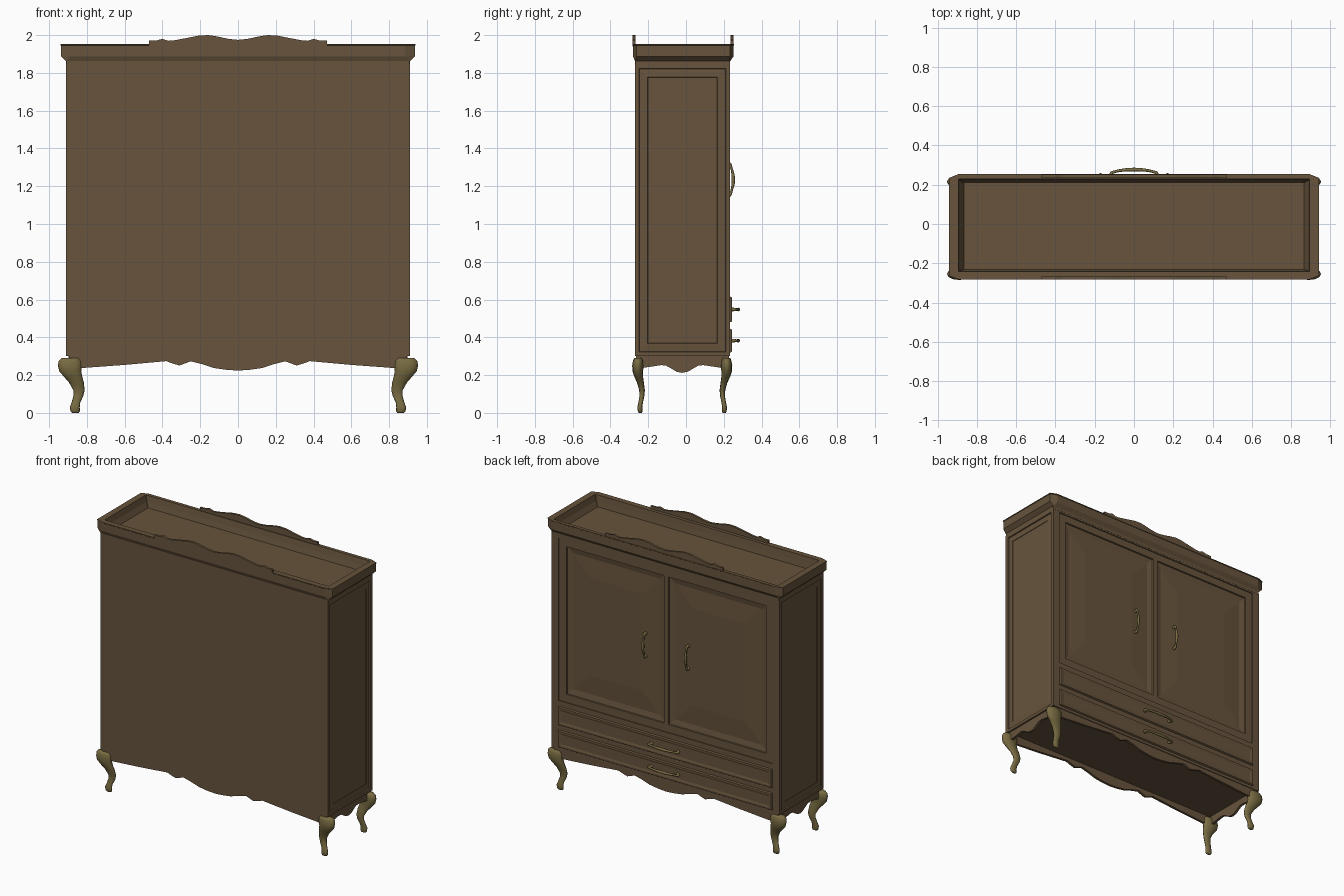
import bpy, bmesh, math
from mathutils import Vector

if "Cube" in bpy.data.objects:
    bpy.data.objects.remove(bpy.data.objects["Cube"])


def material(name, rgb):
    m = bpy.data.materials.new(name)
    m.diffuse_color = (*rgb, 1)
    m.use_nodes = True
    m.node_tree.nodes["Principled BSDF"].inputs["Base Color"].default_value = m.diffuse_color
    return m


WOOD = material("dark_wood", (0.135, 0.088, 0.046))
GILT = material("aged_gilt", (0.19, 0.15, 0.055))
YC = -0.02  # middle of the carcass in y


def finish(name, bm, mat=WOOD, smooth=False):
    bmesh.ops.recalc_face_normals(bm, faces=bm.faces)
    me = bpy.data.meshes.new(name)
    bm.to_mesh(me)
    bm.free()
    me.materials.append(mat)
    ob = bpy.data.objects.new(name, me)
    bpy.context.collection.objects.link(ob)
    if smooth:
        me.shade_smooth()
    return ob


def box(name, lo, hi, normal=None, steps=()):
    """Box; the face looking along normal is inset by (width, depth) steps."""
    bm = bmesh.new()
    bmesh.ops.create_cube(bm, size=1)
    for v in bm.verts:
        v.co = [lo[i] + (v.co[i] + 0.5) * (hi[i] - lo[i]) for i in range(3)]
    bm.normal_update()
    if normal:
        f = next(f for f in bm.faces if f.normal.dot(Vector(normal)) > 0.9)
        for width, depth in steps:
            bmesh.ops.inset_individual(bm, faces=[f], thickness=width,
                                       use_even_offset=True)
            for v in f.verts:
                v.co += Vector(normal) * depth
    return finish(name, bm)


def plate(name, pts, place, offset):
    """Flat outline placed in space and given thickness."""
    bm = bmesh.new()
    f = bm.faces.new([bm.verts.new(place(a, b)) for a, b in pts])
    ext = bmesh.ops.extrude_face_region(bm, geom=[f])
    for g in ext["geom"]:
        if isinstance(g, bmesh.types.BMVert):
            g.co += Vector(offset)
    bmesh.ops.triangulate(bm, faces=[f for f in bm.faces if len(f.verts) > 4])
    return finish(name, bm)


def loft(name, rings, mat=WOOD, smooth=False):
    bm = bmesh.new()
    vs = [[bm.verts.new(p) for p in r] for r in rings]
    n = len(vs[0])
    for a, b in zip(vs, vs[1:]):
        for i in range(n):
            j = (i + 1) % n
            bm.faces.new((a[i], a[j], b[j], b[i]))
    bm.faces.new(vs[0][::-1])
    bm.faces.new(vs[-1])
    return finish(name, bm, mat, smooth)


def mirrored(half):
    """Half outline from the centre outwards, completed on the other side."""
    return [(-a, b) for a, b in reversed(half) if a > 0] + list(half)


def tube(name, pts, radius):
    cu = bpy.data.curves.new(name, "CURVE")
    cu.dimensions = "3D"
    cu.bevel_depth = radius
    cu.bevel_resolution = 2
    cu.use_fill_caps = True
    cu.resolution_u = 4
    sp = cu.splines.new("NURBS")
    sp.points.add(len(pts) - 1)
    for p, (co, r) in zip(sp.points, pts):
        p.co = (*co, 1)
        p.radius = r
    sp.use_endpoint_u = True
    sp.order_u = 3
    cu.materials.append(GILT)
    ob = bpy.data.objects.new(name, cu)
    bpy.context.collection.objects.link(ob)


# Carcass and back-facing frame
box("carcass", (-0.89, -0.27, 0.30), (0.89, 0.15, 1.86))
for name, z0, z1 in (("top_rail", 1.83, 1.86), ("middle_rail", 0.615, 0.655),
                     ("drawer_rail", 0.445, 0.48), ("bottom_rail", 0.30, 0.32)):
    box(name, (-0.89, 0.14, z0), (0.89, 0.233, z1))
for name, z0, z1 in (("door_top_frame", 1.78, 1.83), ("door_bottom_frame", 0.655, 0.71)):
    box(name, (-0.855, 0.14, z0), (0.855, 0.226, z1))
box("centre_stile", (-0.016, 0.14, 0.71), (0.016, 0.226, 1.78))

# Sides, stiles and doors, one of each per side
for s, side in ((1, "right"), (-1, "left")):
    def span(a, b):
        return sorted((s * a, s * b))
    x0, x1 = span(0.88, 0.91)
    box(side + "_side_panel", (x0, -0.27, 0.30), (x1, 0.233, 1.845), (s, 0, 0),
        ((0.022, 0), (0.003, -0.008), (0.042, 0.003), (0.002, -0.003)))
    x0, x1 = span(0.855, 0.885)
    box(side + "_stile", (x0, 0.14, 0.30), (x1, 0.233, 1.86))
    x0, x1 = span(0.80, 0.855)
    box(side + "_door_frame", (x0, 0.14, 0.655), (x1, 0.226, 1.83))
    x0, x1 = span(0.016, 0.80)
    box(side + "_door", (x0, 0.14, 0.71), (x1, 0.226, 1.78), (0, 1, 0),
        ((0.002, 0), (0.002, -0.01), (0.04, -0.008), (0.14, 0.008)))
    # Bowed upright door handle
    hx = s * 0.17
    tube(side + "_door_handle",
         [((hx, y, 1.235 + dz), r) for dz, y, r in (
             (-0.08, 0.21, 1.4), (-0.09, 0.231, 1.2), (-0.06, 0.241, 0.7),
             (-0.03, 0.249, 1.0), (0, 0.25, 1.3), (0.03, 0.249, 1.0),
             (0.06, 0.241, 0.7), (0.09, 0.231, 1.2), (0.08, 0.21, 1.4))], 0.008)

# Drawers with bail pulls
for name, z0, z1 in (("upper", 0.48, 0.615), ("lower", 0.32, 0.445)):
    box(name + "_drawer", (-0.855, 0.14, z0), (0.855, 0.236, z1), (0, 1, 0),
        ((0.005, 0.008), (0.012, 0), (0.012, -0.004)))
    z = (z0 + z1) / 2
    tube(name + "_drawer_handle",
         [((x, y, z), r) for x, y, r in (
             (-0.10, 0.235, 1.3), (-0.125, 0.256, 1.2), (-0.10, 0.267, 0.8),
             (-0.05, 0.276, 1.0), (0, 0.277, 1.3), (0.05, 0.276, 1.0),
             (0.10, 0.267, 0.8), (0.125, 0.256, 1.2), (0.10, 0.235, 1.3))], 0.008)


# Cornice with a sunken top
def cornice_ring(hx, y0, y1, z, cx, cy):
    return [(hx, y0 + cy, z), (hx, y1 - cy, z), (hx - cx, y1, z), (-hx + cx, y1, z),
            (-hx, y1 - cy, z), (-hx, y0 + cy, z), (-hx + cx, y0, z), (hx - cx, y0, z)]


loft("cornice", [cornice_ring(*r) for r in (
    (0.91, -0.27, 0.234, 1.84, 0.002, 0.002),
    (0.91, -0.27, 0.234, 1.862, 0.002, 0.002),
    (0.938, -0.281, 0.252, 1.888, 0.05, 0.02),
    (0.938, -0.281, 0.252, 1.945, 0.05, 0.02),
    (0.941, -0.283, 0.255, 1.947, 0.05, 0.02),
    (0.941, -0.283, 0.255, 1.952, 0.05, 0.02),
    (0.895, -0.243, 0.230, 1.952, 0.002, 0.002),
    (0.885, -0.238, 0.222, 1.91, 0.002, 0.002),
    (0.867, -0.232, 0.212, 1.872, 0.002, 0.002))])

# Scalloped crests on both long edges
crest = mirrored([(0, 1.975), (0.05, 1.98), (0.12, 1.995), (0.16, 2.0), (0.21, 1.997),
                  (0.27, 1.985), (0.34, 1.972), (0.37, 1.97), (0.40, 1.98),
                  (0.43, 1.972), (0.47, 1.972), (0.47, 1.94)])
for name, y in (("front_crest", -0.283), ("back_crest", 0.235)):
    plate(name, crest, lambda a, b, y=y: (a, y, b), (0, 0.016, 0))

# Shaped aprons below the carcass
long_apron = mirrored([(0, 0.224), (0.06, 0.228), (0.13, 0.238), (0.19, 0.258),
                       (0.25, 0.273), (0.31, 0.251), (0.345, 0.261), (0.38, 0.274),
                       (0.60, 0.254), (0.86, 0.235), (0.895, 0.235), (0.895, 0.305)])
side_apron = mirrored([(0, 0.212), (0.03, 0.218), (0.06, 0.236), (0.085, 0.25),
                       (0.11, 0.253), (0.23, 0.235), (0.23, 0.305)])
for name, y in (("front_apron", -0.265), ("back_apron", 0.21)):
    plate(name, long_apron, lambda a, b, y=y: (a, y, b), (0, 0.018, 0))
for name, x in (("right_apron", 0.88), ("left_apron", -0.898)):
    plate(name, side_apron, lambda a, b, x=x: (x, YC + a, b), (0.018, 0, 0))

# Cabriole legs: z, x centre, y offset, x radius, y radius
leg = [(0.29, 0.887, 0.234, 0.048, 0.021), (0.275, 0.889, 0.234, 0.061, 0.027),
       (0.25, 0.889, 0.235, 0.064, 0.030), (0.22, 0.888, 0.235, 0.058, 0.028),
       (0.19, 0.872, 0.230, 0.048, 0.023), (0.16, 0.855, 0.221, 0.039, 0.018),
       (0.12, 0.842, 0.213, 0.030, 0.015), (0.09, 0.845, 0.213, 0.026, 0.013),
       (0.055, 0.858, 0.220, 0.023, 0.012), (0.03, 0.864, 0.224, 0.026, 0.013),
       (0.008, 0.862, 0.223, 0.025, 0.012), (0, 0.861, 0.222, 0.018, 0.009)]
for sx, side in ((1, "right"), (-1, "left")):
    for sy, end in ((-1, "front"), (1, "back")):
        rings = [[(sx * (cx + rx * math.cos(t)), YC + sy * (oy + ry * math.sin(t)), z)
                  for t in (k * math.tau / 12 for k in range(12))]
                 for z, cx, oy, rx, ry in leg]
        loft(f"{end}_{side}_leg", rings, GILT, True)
